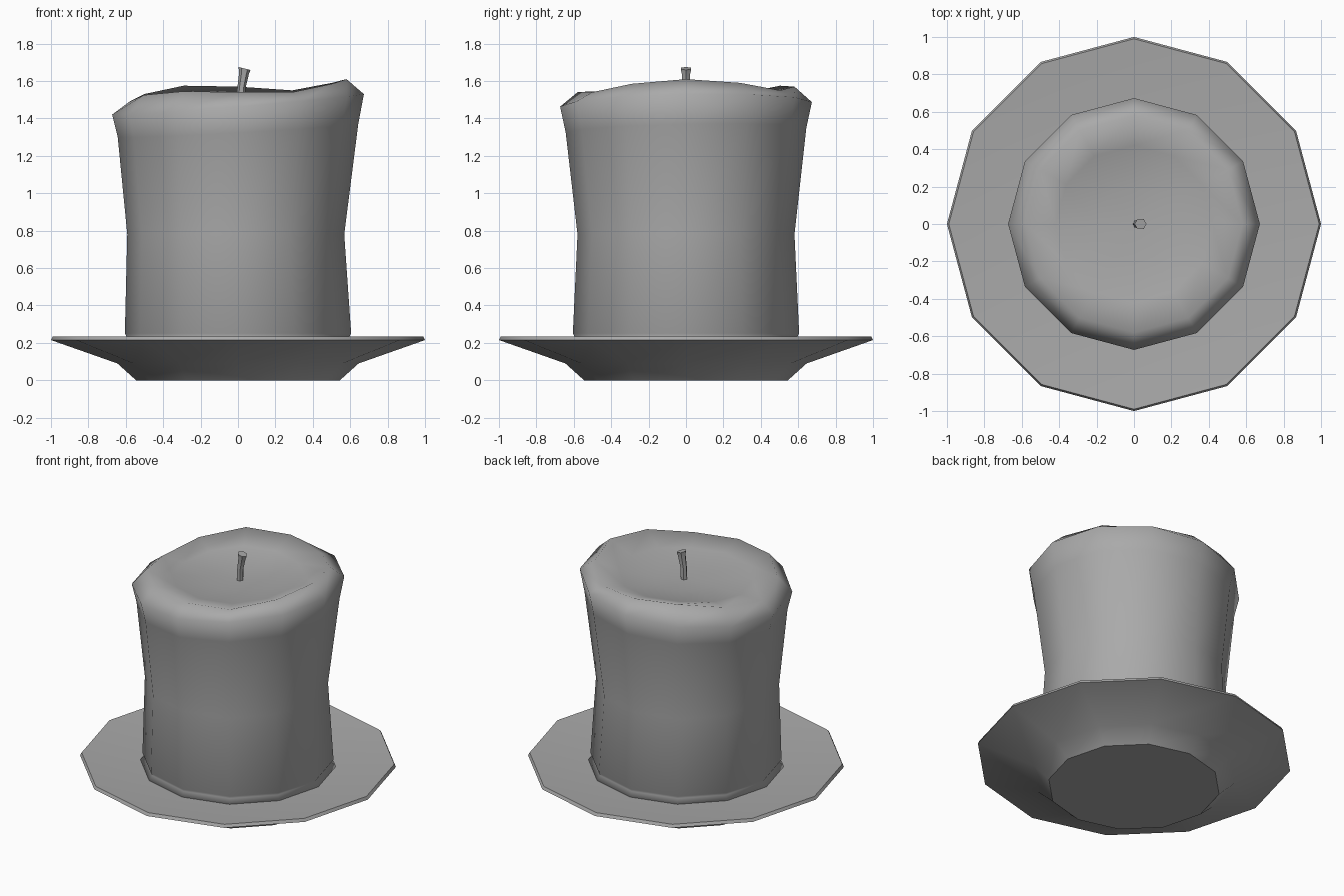
import bpy, bmesh
from math import sin, cos, pi, radians

cube = bpy.data.objects.get("Cube")
if cube:
    bpy.data.objects.remove(cube)

SIDES = 12
grey = bpy.data.materials.new("plain_grey")
grey.use_nodes = True
grey.diffuse_color = (0.4, 0.4, 0.4, 1)
grey.node_tree.nodes["Principled BSDF"].inputs["Base Color"].default_value = (0.4, 0.4, 0.4, 1)


def ring(radius, height, sides=SIDES, shift=0.0, tilt=0.0):
    """Points of one horizontal ring; height may be a rule of the side index."""
    pts = []
    for i in range(sides):
        a = 2 * pi * i / sides
        z = height(i) if callable(height) else height
        pts.append((shift + radius * cos(a), radius * sin(a), z + tilt * cos(a)))
    return pts


def loft(name, rings, start, end, angle):
    """Skin stacked rings and close both ends with a fan to a centre point."""
    bm = bmesh.new()
    loops = [[bm.verts.new(p) for p in r] for r in rings]
    n = len(loops[0])
    for low, high in zip(loops, loops[1:]):
        for i in range(n):
            j = (i + 1) % n
            bm.faces.new((low[i], low[j], high[j], high[i]))
    for loop, tip in ((loops[0], start), (loops[-1], end)):
        centre = bm.verts.new(tip)
        for i in range(n):
            bm.faces.new((loop[i], loop[(i + 1) % n], centre))
    bmesh.ops.recalc_face_normals(bm, faces=bm.faces)
    mesh = bpy.data.meshes.new(name)
    bm.to_mesh(mesh)
    bm.free()
    mesh.materials.append(grey)
    obj = bpy.data.objects.new(name, mesh)
    bpy.context.collection.objects.link(obj)
    bpy.ops.object.select_all(action="DESELECT")
    obj.select_set(True)
    bpy.context.view_layer.objects.active = obj
    bpy.ops.object.shade_smooth_by_angle(angle=radians(angle))
    return obj


# Shallow dish with a thin rim
loft("dish",
     [ring(0.545, 0), ring(0.645, 0.09), ring(1.0, 0.215),
      ring(0.99, 0.235), ring(0.6, 0.2)],
     (0, 0, 0), (0, 0, 0.2), 35)

# Uneven melted lip, one height for each side
crest = [1.61, 1.59, 1.55, 1.57, 1.575, 1.53, 1.49, 1.525, 1.545, 1.54, 1.54, 1.585]


def slope(base, rise):
    """Height that leans up towards +x."""
    return lambda i: base + rise * cos(2 * pi * i / SIDES) + 0.012 * sin(2 * pi * i / SIDES)


# Candle: wax foot, waisted body, flared lip and hollow top
loft("candle",
     [ring(0.62, 0.2), ring(0.595, 0.232), ring(0.605, 0.25),
      ring(0.58, 0.78, shift=-0.012), ring(0.643, slope(1.335, 0.035)),
      ring(0.673, slope(1.475, 0.055)),
      ring(0.58, lambda i: crest[i]),
      ring(0.42, lambda i: 1.51 + 0.4 * (crest[i] - 1.55)),
      ring(0.2, 1.488)],
     (0, 0, 0.2), (0, 0, 1.482), 180)

# Bent six-sided wick with a flared tip
loft("wick",
     [ring(0.022, 1.46, 6, 0.015), ring(0.022, 1.56, 6, 0.018),
      ring(0.026, 1.64, 6, 0.032, -0.004), ring(0.032, 1.667, 6, 0.035, -0.008)],
     (0.015, 0, 1.46), (0.035, 0, 1.667), 30)
